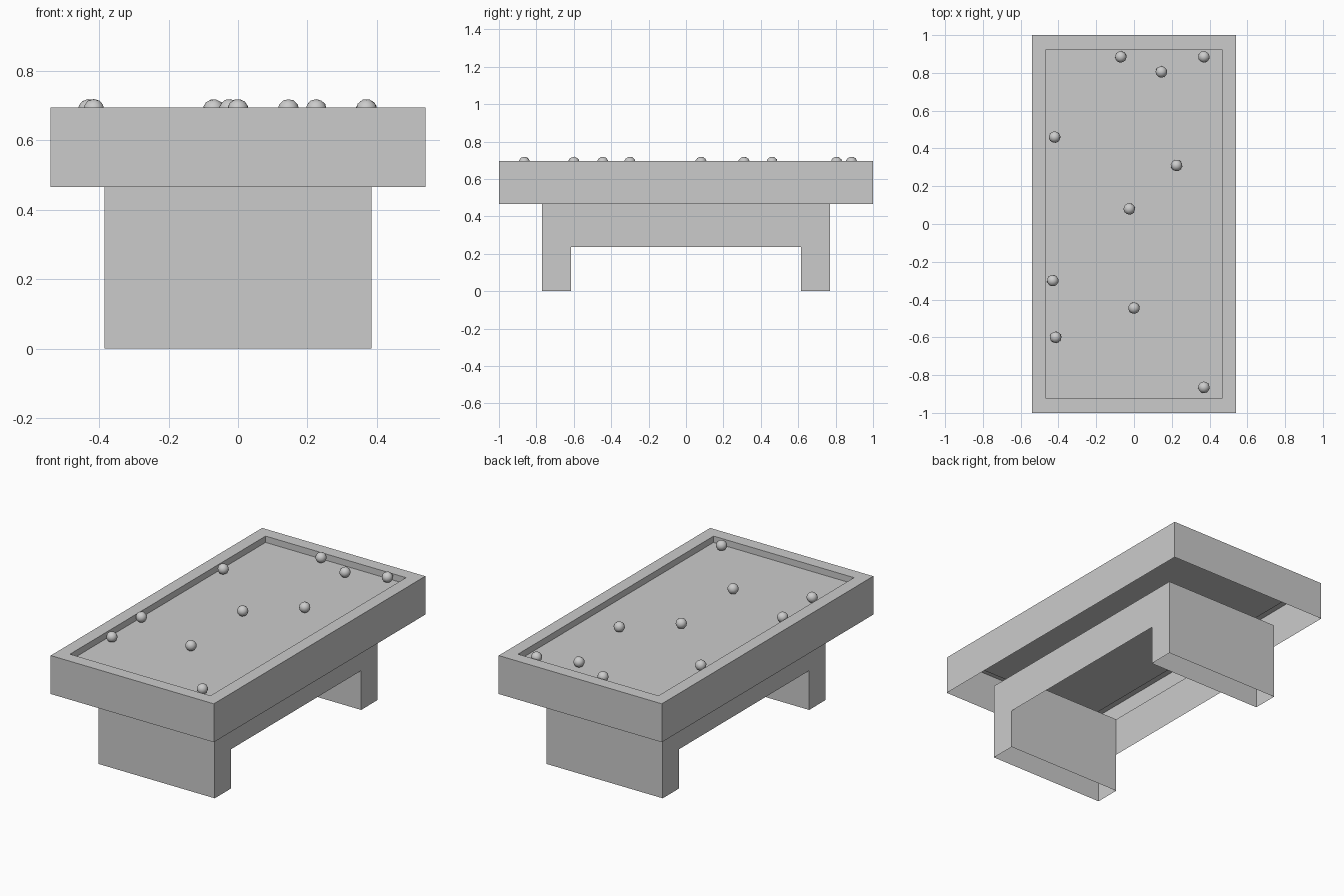
import bpy
import bmesh
import random
from mathutils import Euler

random.seed(4)

cube = bpy.data.objects.get("Cube")
if cube:
    bpy.data.objects.remove(cube, do_unlink=True)

# Single plain grey for the whole table
GREY = (0.6, 0.6, 0.6, 1.0)
grey = bpy.data.materials.new("plain_grey")
grey.use_nodes = True
grey.diffuse_color = GREY
grey.node_tree.nodes["Principled BSDF"].inputs["Base Color"].default_value = GREY

# Key sizes
HALF_X, HALF_Y = 0.54, 1.0
RIM = 0.075
TOP, SKIRT, FLOOR = 0.695, 0.465, 0.657
BASE_X, BASE_Y = 0.385, 0.77
LEG_Y, ARCH = 0.615, 0.235
BALL_R = 0.031


def finish(name, bm):
    mesh = bpy.data.meshes.new(name)
    bm.to_mesh(mesh)
    bm.free()
    mesh.materials.append(grey)
    obj = bpy.data.objects.new(name, mesh)
    bpy.context.collection.objects.link(obj)
    return obj


def ring(bm, hx, hy, z):
    corners = [(-hx, -hy), (hx, -hy), (hx, hy), (-hx, hy)]
    return [bm.verts.new((x, y, z)) for x, y in corners]


# Table top: open-bottomed skirt, flat rim, inner lip and sunken bed
bm = bmesh.new()
rings = [ring(bm, HALF_X, HALF_Y, SKIRT),
         ring(bm, HALF_X, HALF_Y, TOP),
         ring(bm, HALF_X - RIM, HALF_Y - RIM, TOP),
         ring(bm, HALF_X - RIM, HALF_Y - RIM, FLOOR)]
for low, high in zip(rings, rings[1:]):
    for i in range(4):
        j = (i + 1) % 4
        bm.faces.new((low[i], low[j], high[j], high[i]))
bm.faces.new(rings[-1])
finish("table_top", bm)

# Base: arched side panels joined by end walls and inner leg walls, open below
bm = bmesh.new()
arch = [(-BASE_Y, 0), (-LEG_Y, 0), (-LEG_Y, ARCH), (LEG_Y, ARCH),
        (LEG_Y, 0), (BASE_Y, 0), (BASE_Y, SKIRT), (-BASE_Y, SKIRT)]
for side in (-1, 1):
    panel = [bm.verts.new((side * BASE_X, y, z)) for y, z in arch]
    bm.faces.new(panel if side > 0 else panel[::-1])
for y, facing in ((-BASE_Y, -1), (-LEG_Y, 1), (LEG_Y, -1), (BASE_Y, 1)):
    wall = [bm.verts.new((x, y, z)) for x, z in
            ((-BASE_X, 0), (BASE_X, 0), (BASE_X, SKIRT), (-BASE_X, SKIRT))]
    bm.faces.new(wall if facing < 0 else wall[::-1])
bmesh.ops.remove_doubles(bm, verts=bm.verts[:], dist=0.0001)
finish("table_base", bm)

# Balls scattered over the bed
spots = [(-0.07, 0.885), (0.145, 0.805), (0.37, 0.885), (-0.42, 0.46),
         (0.225, 0.31), (-0.025, 0.08), (-0.43, -0.30), (0.0, -0.445),
         (-0.415, -0.60), (0.37, -0.865)]
for n, (x, y) in enumerate(spots, 1):
    bm = bmesh.new()
    bmesh.ops.create_icosphere(bm, subdivisions=2, radius=BALL_R)
    for face in bm.faces:
        face.smooth = True
    ball = finish(f"ball_{n}", bm)
    ball.location = (x, y, FLOOR + BALL_R)
    ball.rotation_euler = Euler([random.uniform(0, 3) for _ in range(3)])
